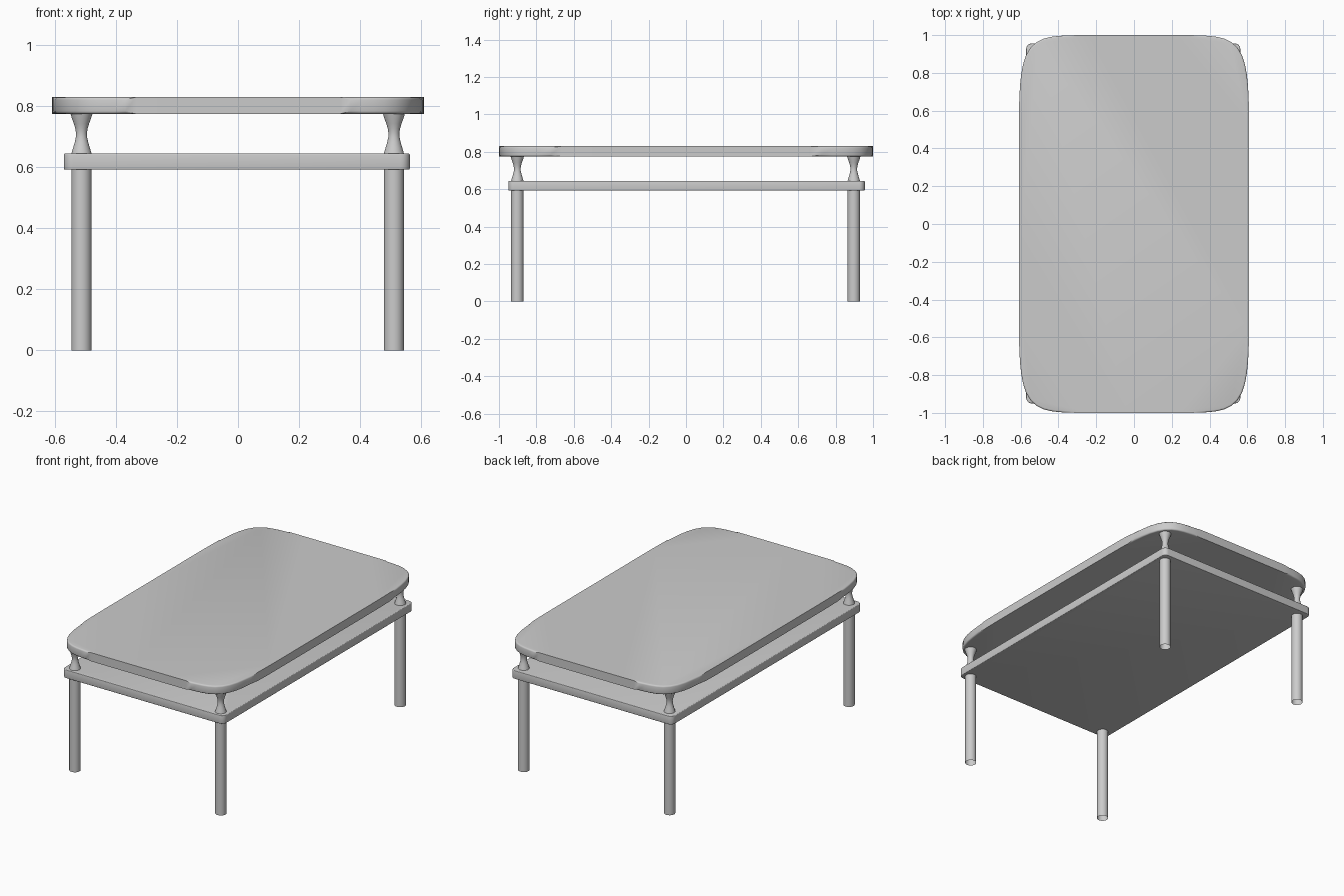
import bpy, bmesh, math

if "Cube" in bpy.data.objects:
    bpy.data.objects.remove(bpy.data.objects["Cube"])


def make_object(name, bm, angle=35):
    bmesh.ops.recalc_face_normals(bm, faces=bm.faces)
    mesh = bpy.data.meshes.new(name)
    bm.to_mesh(mesh)
    bm.free()
    ob = bpy.data.objects.new(name, mesh)
    bpy.context.collection.objects.link(ob)
    bpy.ops.object.select_all(action='DESELECT')
    ob.select_set(True)
    bpy.context.view_layer.objects.active = ob
    bpy.ops.object.shade_smooth_by_angle(angle=math.radians(angle))
    return ob


def slab(name, outline, z0, z1, edge):
    """Extruded outline with softened rims."""
    bm = bmesh.new()
    face = bm.faces.new([bm.verts.new((x, y, z0)) for x, y in outline])
    new = bmesh.ops.extrude_face_region(bm, geom=[face])['geom']
    for v in new:
        if isinstance(v, bmesh.types.BMVert):
            v.co.z = z1
    rims = [e for e in bm.edges if abs(e.verts[0].co.z - e.verts[1].co.z) < 1e-6]
    bmesh.ops.bevel(bm, geom=rims, offset=edge, segments=3, profile=0.5, affect='EDGES')
    return make_object(name, bm)


def superellipse(a, b, n, count):
    pts = []
    for i in range(count):
        t = 2 * math.pi * (i + 0.5) / count
        # even angular spacing on a square, pushed out to the curve
        c, s = math.cos(t), math.sin(t)
        r = (abs(c) ** n + abs(s) ** n) ** (-1 / n)
        pts.append((a * r * c, b * r * s))
    return pts


def rounded_rect(a, b, r, steps=6):
    pts = []
    for k, (sx, sy) in enumerate([(1, 1), (-1, 1), (-1, -1), (1, -1)]):
        for i in range(steps + 1):
            t = math.pi / 2 * (k + i / steps)
            pts.append((sx * (a - r) + r * math.cos(t), sy * (b - r) + r * math.sin(t)))
    return pts


def lathe(name, profile, x, y, sides=32):
    """Open-ended turned part from (radius, z) points."""
    bm = bmesh.new()
    rings = [[bm.verts.new((x + r * math.cos(2 * math.pi * i / sides),
                            y + r * math.sin(2 * math.pi * i / sides), z))
              for i in range(sides)] for r, z in profile]
    for lo, hi in zip(rings, rings[1:]):
        for i in range(sides):
            j = (i + 1) % sides
            bm.faces.new((lo[i], lo[j], hi[j], hi[i]))
    return make_object(name, bm)


# Table top with bowed sides, and the shelf beneath it
slab("table_top", superellipse(0.61, 1.0, 8, 144), 0.775, 0.83, 0.009)
shelf = slab("shelf", rounded_rect(0.567, 0.953, 0.03), 0.592, 0.645, 0.004)
shelf.location = (-0.004, 0.003, 0)

# Straight tube legs and waisted spacers between shelf and top
spacer = [(0.033, 0.644), (0.031, 0.652), (0.027, 0.665), (0.022, 0.682), (0.0185, 0.698),
          (0.018, 0.712), (0.020, 0.726), (0.025, 0.743), (0.031, 0.759), (0.036, 0.776)]
for side, x in (("left", -0.513), ("right", 0.511)):
    for end, y in (("front", -0.902), ("back", 0.897)):
        lathe(f"{end}_{side}_leg", [(0.033, 0), (0.033, 0.593)], x, y)
        lathe(f"{end}_{side}_spacer", spacer, x, y)
